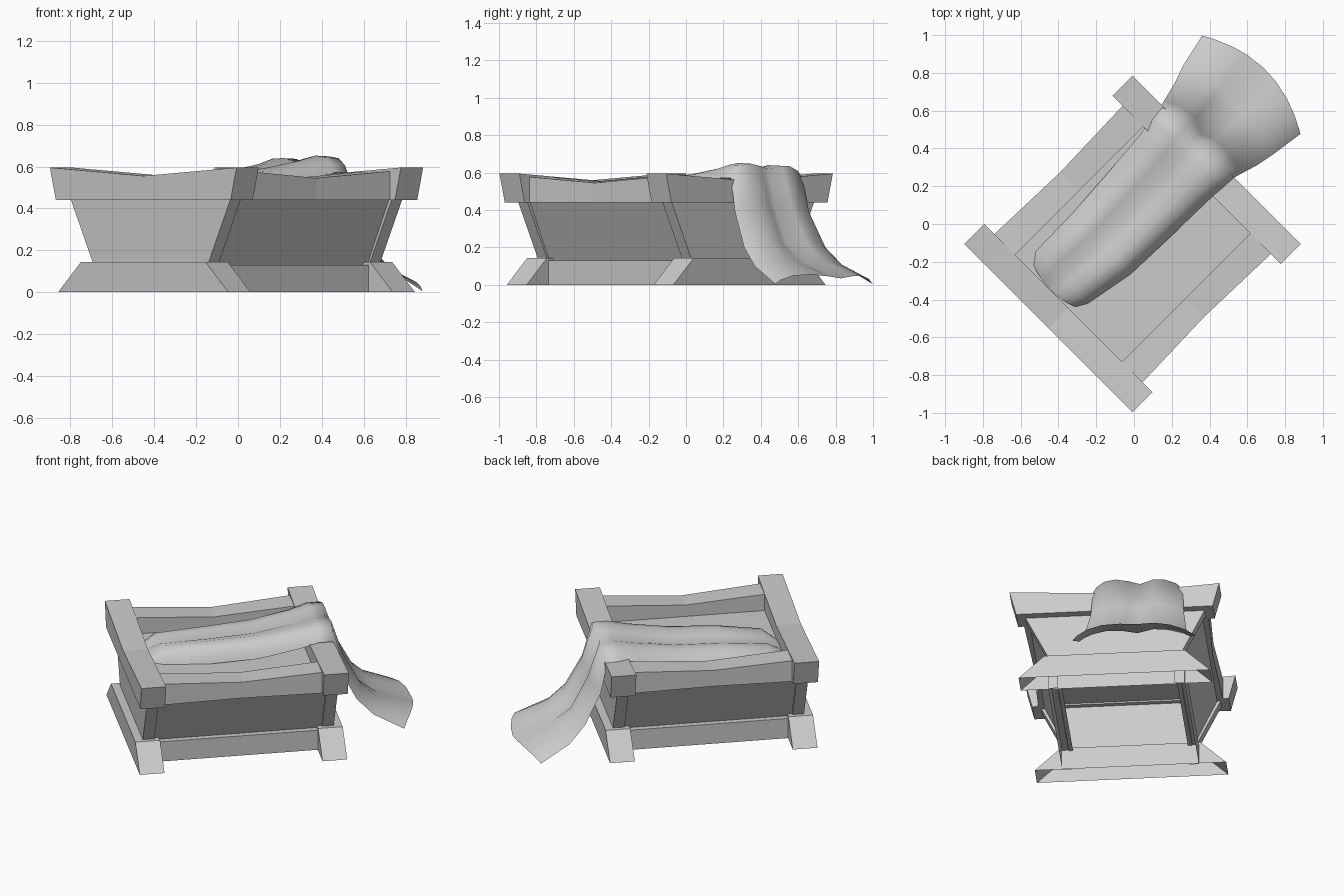
import bpy, bmesh, math

cube = bpy.data.objects.get("Cube")
if cube:
    bpy.data.objects.remove(cube)

# One plain grey for everything
grey = bpy.data.materials.new("plain_grey")
grey.use_nodes = True
grey.diffuse_color = (0.6, 0.6, 0.6, 1)
grey.node_tree.nodes["Principled BSDF"].inputs["Base Color"].default_value = (0.6, 0.6, 0.6, 1)

R = math.sqrt(0.5)
CU, CV = -0.08, 0.07   # bed centre in the diagonal frame


def place(u, v, z):
    """Diagonal frame (u along the bed, v across) to world."""
    return ((u + v) * R, (u - v) * R, z)


def finish(name, bm, smooth=False):
    bmesh.ops.recalc_face_normals(bm, faces=bm.faces)
    mesh = bpy.data.meshes.new(name)
    bm.to_mesh(mesh)
    bm.free()
    mesh.materials.append(grey)
    obj = bpy.data.objects.new(name, mesh)
    bpy.context.collection.objects.link(obj)
    for p in mesh.polygons:
        p.use_smooth = smooth


def loft(name, sections, open_sides=()):
    """Join four-cornered sections into a beam; side 0 is the bottom, 3 the inside."""
    bm = bmesh.new()
    rings = [[bm.verts.new(place(CU + u, CV + v, z)) for u, v, z in s] for s in sections]
    for a, b in zip(rings, rings[1:]):
        for i in range(4):
            j = (i + 1) % 4
            if i not in open_sides:
                bm.faces.new((a[i], a[j], b[j], b[i]))
    bm.faces.new(rings[0])
    bm.faces.new(rings[-1])
    finish(name, bm)


def end_beam(name, u0, u1, stations, open_sides=()):
    """Beam across the bed; stations hold (v_bottom, v_top, z_bottom, z_top)."""
    loft(name, [[(u0, vb, zb), (u1, vb, zb), (u1, vt, zt), (u0, vt, zt)]
                for vb, vt, zb, zt in stations], open_sides)


def side_beam(name, stations, open_sides=()):
    """Beam along the bed; stations hold (u, v_in, v_out, z_bottom, z_top)."""
    loft(name, [[(u, a, zb), (u, b, zb), (u, b, zt), (u, a, zt)]
                for u, a, b, zb, zt in stations], open_sides)


# End parts: sagging top beam, trapezoid panel, flared hollow foot beam
for tag, s in (("front", -1), ("back", 1)):
    inner, outer = s * 0.48, s * 0.63
    end_beam(tag + "_top_beam", inner, outer,
             [(-0.59, -0.63, 0.44, 0.595), (0, 0, 0.44, 0.555), (0.59, 0.63, 0.44, 0.595)])
    end_beam(tag + "_panel", s * 0.51, s * 0.58,
             [(-0.39, -0.54, 0.14, 0.445), (0.39, 0.54, 0.14, 0.445)])
    end_beam(tag + "_foot_beam", inner, outer,
             [(-0.575, -0.42, 0, 0.145), (0.575, 0.42, 0, 0.145)], (0,))

# Side parts: sagging rail, leaning wall, low plinth shell
for tag, s in (("right", -1), ("left", 1)):
    side_beam(tag + "_top_rail",
              [(-0.49, s * 0.40, s * 0.555, 0.44, 0.578),
               (0, s * 0.40, s * 0.54, 0.44, 0.545),
               (0.49, s * 0.40, s * 0.555, 0.44, 0.578)])
    loft(tag + "_wall", [[(u, s * 0.345, 0.125), (u, s * 0.37, 0.125),
                          (u, s * 0.52, 0.445), (u, s * 0.495, 0.445)] for u in (-0.52, 0.52)])
    side_beam(tag + "_plinth", [(u, s * 0.35, s * 0.41, 0, 0.13) for u in (-0.49, 0.49)], (0, 3))

# Bed board inside the frame
side_beam("bed_board", [(u, -0.41, 0.41, 0.45, 0.47) for u in (-0.5, 0.5)])

# Draped cloth: (u, bow of u, inward crease, v_min, v_max, edge height, crest height)
ROWS = [
    (-0.53, -0.03, 0, -0.22, 0.09, 0.47, 0.49),
    (-0.47, 0, 0, -0.265, 0.125, 0.47, 0.55),
    (-0.20, 0, 0, -0.27, 0.175, 0.475, 0.575),
    (0.10, 0, 0, -0.29, 0.185, 0.49, 0.59),
    (0.35, 0, 0, -0.31, 0.19, 0.54, 0.628),
    (0.46, 0, 0, -0.33, 0.195, 0.572, 0.652),
    (0.54, 0.02, 0.02, -0.34, 0.20, 0.572, 0.648),
    (0.58, 0.06, 0.05, -0.35, 0.21, 0.39, 0.43),
    (0.68, 0.07, 0.07, -0.375, 0.24, 0.20, 0.23),
    (0.78, 0.08, 0.04, -0.41, 0.26, 0.10, 0.13),
    (0.96, 0.11, 0, -0.45, 0.286, 0.005, 0.055),
]
# Fold across the cloth: (position, height, crease weight), two ridges and a valley
FOLD = [(-1, 0, 0), (-0.85, 0.5, 0), (-0.6, 0.82, 0), (-0.35, 0.85, 0.1), (-0.05, 0.6, 1),
        (0.2, 0.82, 0.4), (0.5, 1, 0), (0.75, 0.88, 0), (0.92, 0.45, 0), (1, 0, 0)]

bm = bmesh.new()
grid = []
for u, bow, crease, v0, v1, low, high in ROWS:
    grid.append([bm.verts.new(place(u + bow * (1 - t * t) - crease * w,
                                    v0 + (v1 - v0) * (t + 1) / 2,
                                    low + (high - low) * f)) for t, f, w in FOLD])
for a, b in zip(grid, grid[1:]):
    for i in range(len(FOLD) - 1):
        bm.faces.new((a[i], b[i], b[i + 1], a[i + 1]))
finish("draped_cloth", bm, smooth=True)
